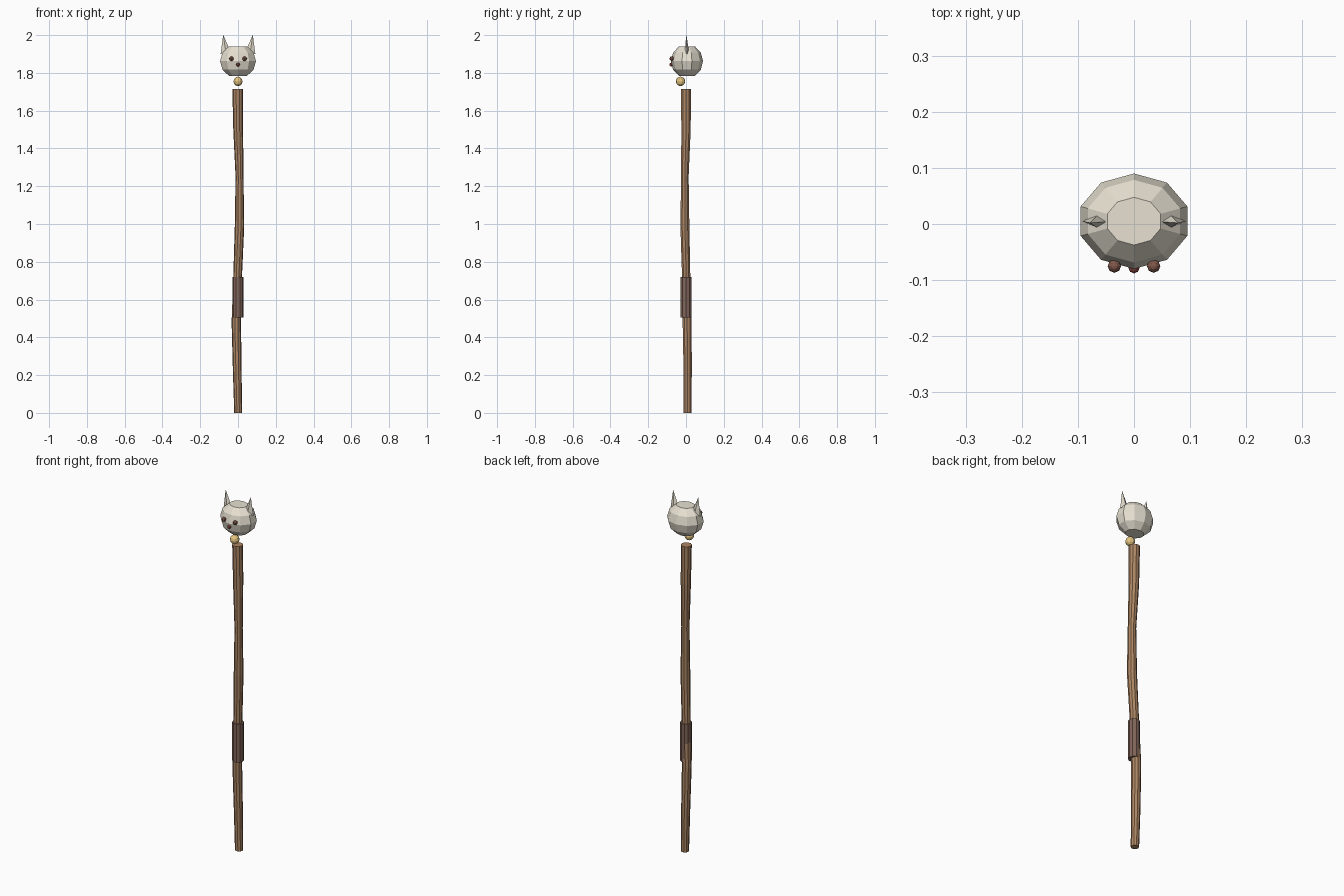
import bpy, bmesh, math
from mathutils import Matrix, Vector

if "Cube" in bpy.data.objects:
    bpy.data.objects.remove(bpy.data.objects["Cube"])


def material(name, rgb):
    m = bpy.data.materials.new(name)
    m.diffuse_color = (*rgb, 1)
    m.use_nodes = True
    m.node_tree.nodes["Principled BSDF"].inputs["Base Color"].default_value = m.diffuse_color
    return m


WOOD = material("wood", (0.42, 0.24, 0.13))
LEATHER = material("leather", (0.22, 0.13, 0.10))
BONE = material("bone", (0.80, 0.75, 0.64))
GOLD = material("gold", (0.78, 0.56, 0.22))
DARK = material("dark_brown", (0.22, 0.10, 0.07))
RED = material("dark_red", (0.28, 0.07, 0.06))


def finish(bm, name, mat):
    bmesh.ops.recalc_face_normals(bm, faces=bm.faces)
    me = bpy.data.meshes.new(name)
    bm.to_mesh(me)
    bm.free()
    ob = bpy.data.objects.new(name, me)
    bpy.context.collection.objects.link(ob)
    me.materials.append(mat)
    return ob


def loft(name, rings, sides, mat, start=0.0):
    """Capped tube through rings of (x, y, z, rx, ry)."""
    bm = bmesh.new()
    prev = None
    for i, (x, y, z, rx, ry) in enumerate(rings):
        ang = [start + k * math.tau / sides for k in range(sides)]
        ring = [bm.verts.new((x + rx * math.cos(a), y + ry * math.sin(a), z)) for a in ang]
        if prev:
            for k in range(sides):
                n = (k + 1) % sides
                bm.faces.new((prev[k], prev[n], ring[n], ring[k]))
        if i in (0, len(rings) - 1):
            bm.faces.new(ring)
        prev = ring
    return finish(bm, name, mat)


def ball(name, loc, r, mat, segs=10, rings=6):
    bm = bmesh.new()
    bmesh.ops.create_uvsphere(bm, u_segments=segs, v_segments=rings, radius=r,
                              matrix=Matrix.Translation(loc))
    return finish(bm, name, mat)


# Gnarled wooden shaft: centre x, centre y, height, radius
path = [(0.001, 0.008, 0, 0.021), (-0.004, 0.009, 0.22, 0.023), (-0.009, 0.006, 0.48, 0.025),
        (-0.002, 0.001, 0.72, 0.023), (0.008, -0.006, 0.99, 0.025), (0.008, -0.006, 1.25, 0.021),
        (0.001, 0.0, 1.5, 0.026), (-0.002, 0.0, 1.715, 0.028)]
loft("staff_shaft", [(x, y, z, r, r) for x, y, z, r in path], 10, WOOD)

# Leather hand grip
loft("grip_wrap", [(0, 0, z, 0.03, 0.03) for z in (0.505, 0.72)], 10, LEATHER)

# Gold bead under the head
ball("neck_bead", (0, -0.029, 1.755), 0.025, GOLD)

# Ten-sided head with flat top and bottom
head = []
for lat in (-60, -30, 0, 30, 60):
    a = math.radians(lat)
    head.append((0, 0.005, 1.862 + 0.09 * math.sin(a), 0.1 * math.cos(a), 0.085 * math.cos(a)))
loft("head", head, 10, BONE, math.pi / 2)

# Ears and eyes, mirrored left and right
for side, s in (("left", -1), ("right", 1)):
    loft("ear_" + side, [(s * 0.063, 0.005, 1.9, 0.029, 0.013),
                         (s * 0.078, 0.002, 2.0, 0.0005, 0.0005)], 4, BONE)
    ball("eye_" + side, (s * 0.035, -0.075, 1.875), 0.012, DARK, 8, 6)

# Nose
ball("nose", (0, -0.078, 1.844), 0.01, RED, 8, 6)
